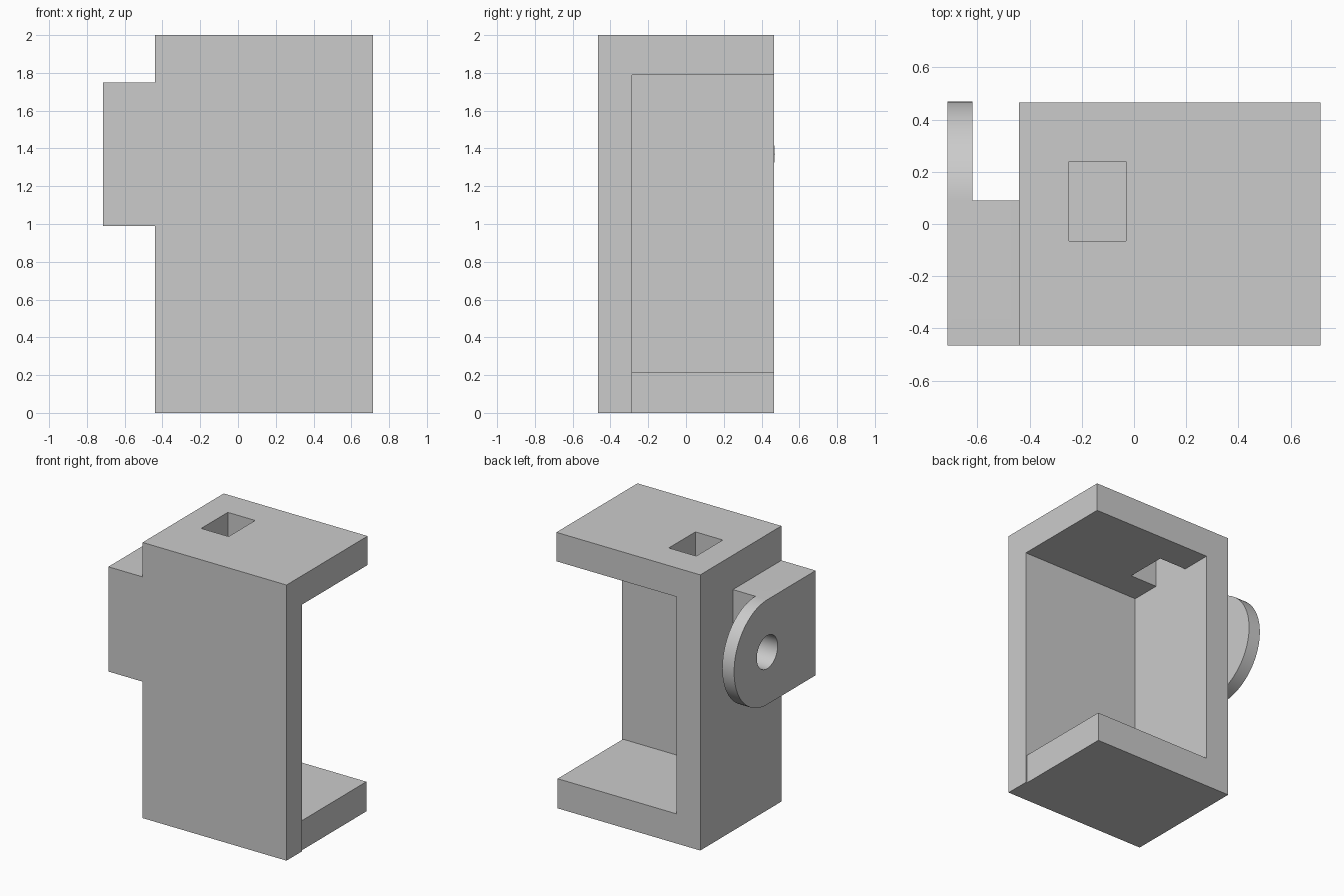
import bpy
import bmesh
from math import pi, sin, cos, radians

cube = bpy.data.objects.get("Cube")
if cube:
    bpy.data.objects.remove(cube, do_unlink=True)

grey = bpy.data.materials.new("plain grey")
grey.use_nodes = True
grey.diffuse_color = (0.6, 0.6, 0.6, 1)
grey.node_tree.nodes["Principled BSDF"].inputs["Base Color"].default_value = (0.6, 0.6, 0.6, 1)


def prism(name, outline, x0, x1):
    """Extrude a (y, z) outline along x."""
    bm = bmesh.new()
    face = bm.faces.new([bm.verts.new((x0, y, z)) for y, z in outline])
    new = bmesh.ops.extrude_face_region(bm, geom=[face])["geom"]
    bmesh.ops.translate(bm, vec=(x1 - x0, 0, 0),
                        verts=[v for v in new if isinstance(v, bmesh.types.BMVert)])
    bmesh.ops.recalc_face_normals(bm, faces=bm.faces)
    mesh = bpy.data.meshes.new(name)
    bm.to_mesh(mesh)
    bm.free()
    mesh.materials.append(grey)
    obj = bpy.data.objects.new(name, mesh)
    bpy.context.collection.objects.link(obj)
    return obj


def box(name, x, y, z):
    corners = [(y[0], z[0]), (y[1], z[0]), (y[1], z[1]), (y[0], z[1])]
    return prism(name, corners, *x)


def arc(y, z, r, start, end, steps):
    angles = [start + (end - start) * i / steps for i in range(steps + 1)]
    return [(y + r * cos(a), z + r * sin(a)) for a in angles]


def combine(target, other, operation):
    """Apply a boolean and remove the helper."""
    other.hide_render = True
    bpy.context.view_layer.objects.active = target
    mod = target.modifiers.new(operation, "BOOLEAN")
    mod.operation = operation
    mod.solver = "EXACT"
    mod.object = other
    bpy.ops.object.modifier_apply(modifier=mod.name)
    bpy.data.objects.remove(other, do_unlink=True)


FRONT, BACK = -0.465, 0.465
PIVOT_Y, PIVOT_Z, RADIUS = 0.09, 1.37, 0.38

# Housing: a block hollowed out from the back and the left
bracket = box("bracket", (-0.44, 0.715), (FRONT, BACK), (0, 2))
combine(bracket, box("cavity", (-0.25, 1), (-0.285, 1), (0.215, 1.79)), "DIFFERENCE")
combine(bracket, box("top_slot", (-0.25, -0.03), (-0.065, 0.24), (1.7, 2.1)), "DIFFERENCE")
combine(bracket, box("floor_trim", (0.705, 1), (-0.285, 1), (-0.1, 0.3)), "DIFFERENCE")

# Side lug: rounded plate on a block, with a pivot hole
outline = [(FRONT, PIVOT_Z + RADIUS), (FRONT, PIVOT_Z - RADIUS)]
outline += arc(PIVOT_Y, PIVOT_Z, RADIUS, -pi / 2, pi / 2, 48)
lug = prism("lug", outline, -0.715, -0.35)
combine(lug, box("lug_gap", (-0.62, 0), (PIVOT_Y, 1), (0.5, 2)), "DIFFERENCE")
hole = arc(PIVOT_Y, PIVOT_Z, 0.12, 0, 2 * pi, 48)[:-1]
combine(lug, prism("pivot_hole", hole, -0.9, -0.2), "DIFFERENCE")
combine(bracket, lug, "UNION")

# Smooth the round parts, keep the edges crisp
bpy.ops.object.select_all(action="DESELECT")
bracket.select_set(True)
bpy.context.view_layer.objects.active = bracket
bpy.ops.object.shade_smooth_by_angle(angle=radians(30))
